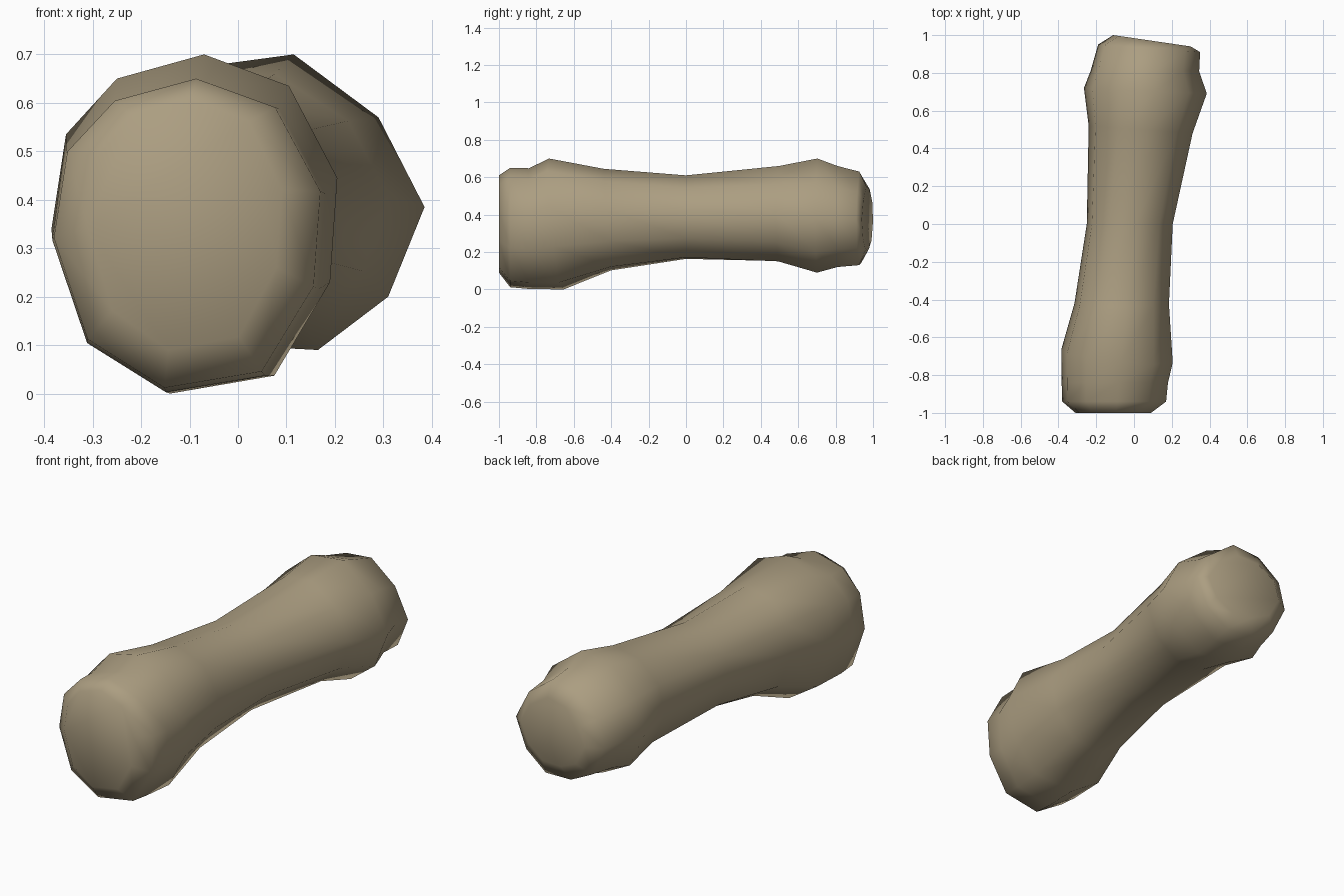
import bpy, bmesh

if "Cube" in bpy.data.objects:
    bpy.data.objects.remove(bpy.data.objects["Cube"])

# Two ten-sided outlines (x, z), one per knuckle, both starting at the top
FRONT = [(-.07, .70), (.105, .635), (.205, .445), (.19, .23), (.075, .037),
         (-.14, 0), (-.31, .11), (-.385, .34), (-.355, .535), (-.25, .65)]
BACK = [(.115, .70), (.29, .57), (.385, .385), (.31, .20), (.165, .09),
        (-.02, .10), (-.175, .18), (-.265, .37), (-.22, .55), (-.07, .675)]


def normalise(points):
    xs, zs = zip(*points)
    return [((x - min(xs)) / (max(xs) - min(xs)), (z - min(zs)) / (max(zs) - min(zs)))
            for x, z in points]


FRONT_N, BACK_N = normalise(FRONT), normalise(BACK)

# Rings: y, x min, x max, z min, z max, blend to back outline, y tilt over x, y tilt over z
RINGS = [
    (-1.00, -.31, .09, .09, .61, 0, 0, 0),
    (-.94, -.38, .17, .012, .65, 0, 0, 0),
    (-.84, -.383, .18, .003, .648, 0, 0, 0),
    (-.695, -.385, .205, 0, .70, 0, -.06, -.07),
    (-.42, -.315, .185, .10, .645, .25, 0, -.04),
    (0, -.25, .205, .16, .61, .5, 0, 0),
    (.50, -.24, .31, .145, .66, .8, -.04, 0),
    (.705, -.265, .385, .09, .70, 1, -.03, 0),
    (.81, -.23, .345, .12, .66, 1, 0, 0),
    (.93, -.19, .35, .13, .63, 1, -.04, 0),
    (.97, -.11, .30, .21, .55, 1, -.06, 0),
]

bm = bmesh.new()
loops = []
for y, x0, x1, z0, z1, t, tilt_x, tilt_z in RINGS:
    loop = []
    for (fx, fz), (bx, bz) in zip(FRONT_N, BACK_N):
        u, v = fx + (bx - fx) * t, fz + (bz - fz) * t
        loop.append(bm.verts.new((x0 + (x1 - x0) * u,
                                  y + tilt_x * (u - .5) + tilt_z * (v - .5),
                                  z0 + (z1 - z0) * v)))
    loops.append(loop)

# Shaft skin
for a, b in zip(loops, loops[1:]):
    for i in range(10):
        j = (i + 1) % 10
        bm.faces.new((a[i], a[j], b[j], b[i]))
# End caps
bm.faces.new(loops[0])
bm.faces.new(loops[-1])
bmesh.ops.recalc_face_normals(bm, faces=bm.faces)
for f in bm.faces:
    f.smooth = True

mesh = bpy.data.meshes.new("bone")
bm.to_mesh(mesh)
bm.free()
bone = bpy.data.objects.new("bone", mesh)
bpy.context.collection.objects.link(bone)

mat = bpy.data.materials.new("dull tan")
mat.diffuse_color = (.41, .34, .22, 1)
mat.use_nodes = True
mat.node_tree.nodes["Principled BSDF"].inputs["Base Color"].default_value = mat.diffuse_color
mesh.materials.append(mat)
